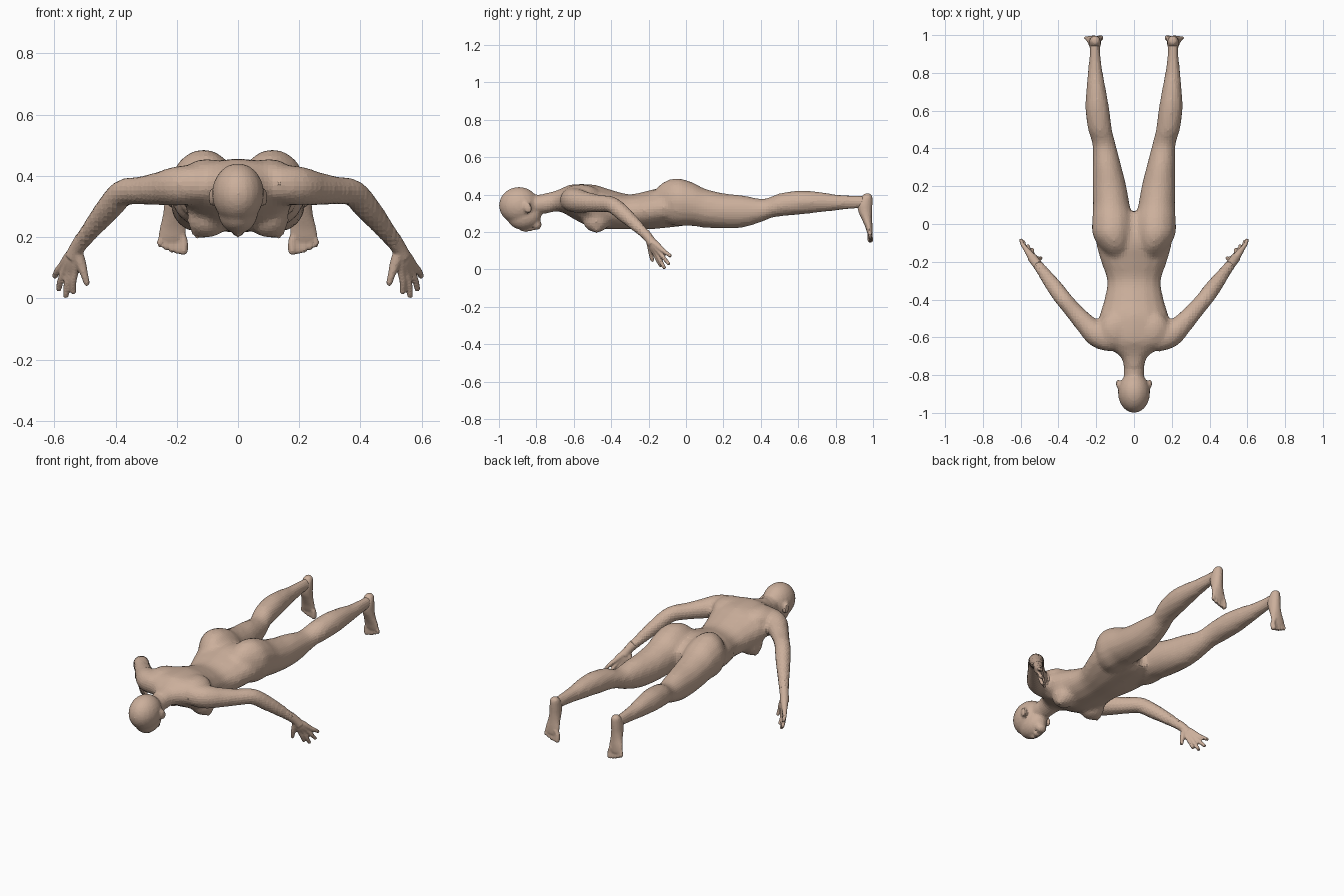
import bpy, bmesh, math
from mathutils import Vector, Matrix

cube = bpy.data.objects.get("Cube")
if cube:
    bpy.data.objects.remove(cube)

skin = bpy.data.materials.new("skin")
skin.use_nodes = True
SKIN = (0.6, 0.43, 0.33, 1)
skin.diffuse_color = SKIN
skin.node_tree.nodes["Principled BSDF"].inputs["Base Color"].default_value = SKIN


def blend(rows, steps):
    """Smoothly interpolate rows of numbers (Catmull-Rom)."""
    out = []
    for i in range(len(rows) - 1):
        a, b, c, d = (rows[max(0, min(len(rows) - 1, i + k))] for k in (-1, 0, 1, 2))
        for s in range(steps):
            t = s / steps
            out.append([0.5 * (2 * q + (r - p) * t + (2 * p - 5 * q + 4 * r - w) * t * t
                               + (3 * q - p - 3 * r + w) * t ** 3)
                        for p, q, r, w in zip(a, b, c, d)])
    return out + [list(rows[-1])]


def loft(bm, rings):
    """Skin a list of (centre, axis u, axis v) ellipses into a closed tube."""
    n = 16
    loops = []
    for c, u, v in rings:
        loops.append([bm.verts.new(c + u * math.cos(k * math.tau / n) + v * math.sin(k * math.tau / n))
                      for k in range(n)])
    for lo, hi in zip(loops, loops[1:]):
        for k in range(n):
            bm.faces.new((lo[k], lo[(k + 1) % n], hi[(k + 1) % n], hi[k]))
    bm.faces.new(loops[0])
    bm.faces.new(loops[-1])


def along_y(bm, rows, side=1):
    """Rows: y, x, z, half width, half height."""
    loft(bm, [(Vector((side * x, y, z)), Vector((w, 0, 0)), Vector((0, 0, h)))
              for y, x, z, w, h in blend(rows, 4)])


def along_z(bm, rows, side=1):
    """Rows: z, x, y, half width, half depth."""
    loft(bm, [(Vector((side * x, y, z)), Vector((w, 0, 0)), Vector((0, d, 0)))
              for z, x, y, w, d in blend(rows, 3)])


def tube(bm, rows, side=1):
    """Round limb through rows of x, y, z, radius."""
    pts = blend(rows, 4)
    pos = [Vector((side * p[0], p[1], p[2])) for p in pts]
    rings = []
    for i, p in enumerate(pos):
        d = (pos[min(i + 1, len(pos) - 1)] - pos[max(i - 1, 0)]).normalized()
        u = d.cross(Vector((0.3, 0.9, 0.3))).normalized()
        rings.append((p, u * pts[i][3], d.cross(u) * pts[i][3]))
    loft(bm, rings)


def ball(bm, centre, radii, tilt=0):
    m = Matrix.Translation(centre) @ Matrix.Rotation(tilt, 4, 'X') @ Matrix.Diagonal((*radii, 1))
    bmesh.ops.create_uvsphere(bm, u_segments=20, v_segments=14, radius=1, matrix=m)


def finish(name, bm, voxel, smooth):
    """Fuse overlapping volumes into one skin and store the result."""
    bmesh.ops.recalc_face_normals(bm, faces=bm.faces)
    me = bpy.data.meshes.new(name)
    bm.to_mesh(me)
    bm.free()
    ob = bpy.data.objects.new(name, me)
    bpy.context.collection.objects.link(ob)
    rm = ob.modifiers.new("fuse", 'REMESH')
    rm.mode = 'VOXEL'
    rm.voxel_size = voxel
    sm = ob.modifiers.new("relax", 'SMOOTH')
    sm.factor = 0.5
    sm.iterations = smooth
    fused = bpy.data.meshes.new_from_object(ob.evaluated_get(bpy.context.evaluated_depsgraph_get()))
    ob.modifiers.clear()
    ob.data = fused
    fused.materials.clear()
    fused.materials.append(skin)
    for p in fused.polygons:
        p.use_smooth = False
        p.material_index = 0


# Body: torso, legs and arms
body = bmesh.new()
along_y(body, [(-.80, 0, .345, .05, .05), (-.74, 0, .355, .058, .056), (-.70, 0, .365, .075, .055),
               (-.66, 0, .37, .13, .066), (-.62, 0, .367, .18, .086), (-.55, 0, .35, .188, .107),
               (-.48, 0, .335, .182, .116), (-.4, 0, .32, .158, .106), (-.3, 0, .308, .143, .094),
               (-.2, 0, .318, .175, .104), (-.1, 0, .333, .2, .11), (0, 0, .33, .18, .095),
               (.06, 0, .32, .08, .07)])
for s in (-1, 1):
    along_y(body, [(-.17, .09, .36, .05, .06), (-.12, .10, .36, .085, .107), (-.05, .113, .36, .108, .128),
                   (.03, .114, .35, .107, .118), (.1, .12, .328, .098, .105), (.2, .13, .313, .09, .095),
                   (.3, .142, .31, .077, .087), (.4, .155, .315, .064, .063), (.45, .166, .33, .062, .057),
                   (.5, .18, .345, .064, .062), (.6, .193, .357, .064, .065), (.7, .2, .36, .054, .057),
                   (.8, .205, .358, .04, .044), (.9, .207, .36, .029, .036), (.965, .207, .36, .028, .034)], s)
    tube(body, [(.11, -.62, .375, .06), (.19, -.59, .368, .066), (.26, -.525, .358, .055),
                (.32, -.46, .352, .047), (.375, -.395, .345, .045), (.42, -.335, .298, .043),
                (.48, -.255, .225, .033), (.53, -.19, .16, .025)], s)
    # shoulder blades and breasts
    ball(body, (s * .1, -.56, .4), (.085, .1, .055))
    ball(body, (s * .1, -.48, .258), (.066, .07, .06))
    ball(body, (s * .13, -.475, .215), (.022, .024, .022))
finish("body", body, .015, 4)

# Head: skull, face, chin, nose, lips, ears
head = bmesh.new()
ball(head, (0, -.893, .342), (.085, .107, .099))
ball(head, (0, -.865, .286), (.066, .092, .074), .12)
ball(head, (0, -.80, .24), (.033, .028, .03))
ball(head, (0, -.865, .216), (.013, .026, .017), -.35)
ball(head, (0, -.832, .214), (.024, .011, .012))
along_y(head, [(-.87, 0, .345, .055, .055), (-.79, 0, .347, .054, .053), (-.73, 0, .355, .054, .052)])
for s in (-1, 1):
    ball(head, (s * .085, -.845, .33), (.011, .022, .032), .3)
finish("head", head, .009, 4)

# Feet with five toes each, toes pointing down
for side, s in (("right", -1), ("left", 1)):
    foot = bmesh.new()
    along_z(foot, [(.406, .206, .97, .012, .014), (.39, .206, .968, .026, .028), (.35, .207, .957, .032, .04),
                   (.31, .208, .958, .033, .037), (.27, .21, .967, .036, .028), (.23, .213, .977, .043, .02),
                   (.2, .215, .982, .046, .015), (.185, .216, .984, .042, .011)], s)
    for i in range(5):
        x, tip = .178 + .019 * i, .153 + .0015 * i * i
        r = .014 if i == 0 else .0095
        tube(foot, [(x * .6 + .085, .983, .215, r), (x, .983, .19, r), (x, .986, tip, r * 1.05),
                    (x, .987, tip - .01, r * .5)], s)
    finish(side + "_foot", foot, .006, 3)

    # Hands: palm, fingers and thumb
    hand = bmesh.new()
    tube(hand, [(.505, -.222, .195, .027), (.525, -.197, .165, .025), (.54, -.177, .135, .026)], s)
    knuckles = [(.533, -.168, .088), (.549, -.154, .084), (.564, -.141, .092), (.574, -.13, .107)]
    tips = [(.538, -.135, .02), (.562, -.115, .008), (.586, -.092, .03), (.598, -.083, .072)]
    wrist = Vector((.528, -.193, .16))
    for k, t in zip(knuckles, tips):
        k, t = Vector(k), Vector(t)
        m = k.lerp(t, .55) + Vector((.003, -.003, .002))
        tube(hand, [(*wrist, .02), (*wrist.lerp(k, .55), .019), (*k, .0135), (*m, .011),
                    (*t, .0095), (*(t + (t - m) * .15), .005)], s)
    tube(hand, [(.527, -.193, .15, .02), (.514, -.188, .115, .018), (.502, -.186, .078, .0125),
                (.494, -.18, .05, .01), (.491, -.178, .042, .006)], s)
    finish(side + "_hand", hand, .005, 3)
